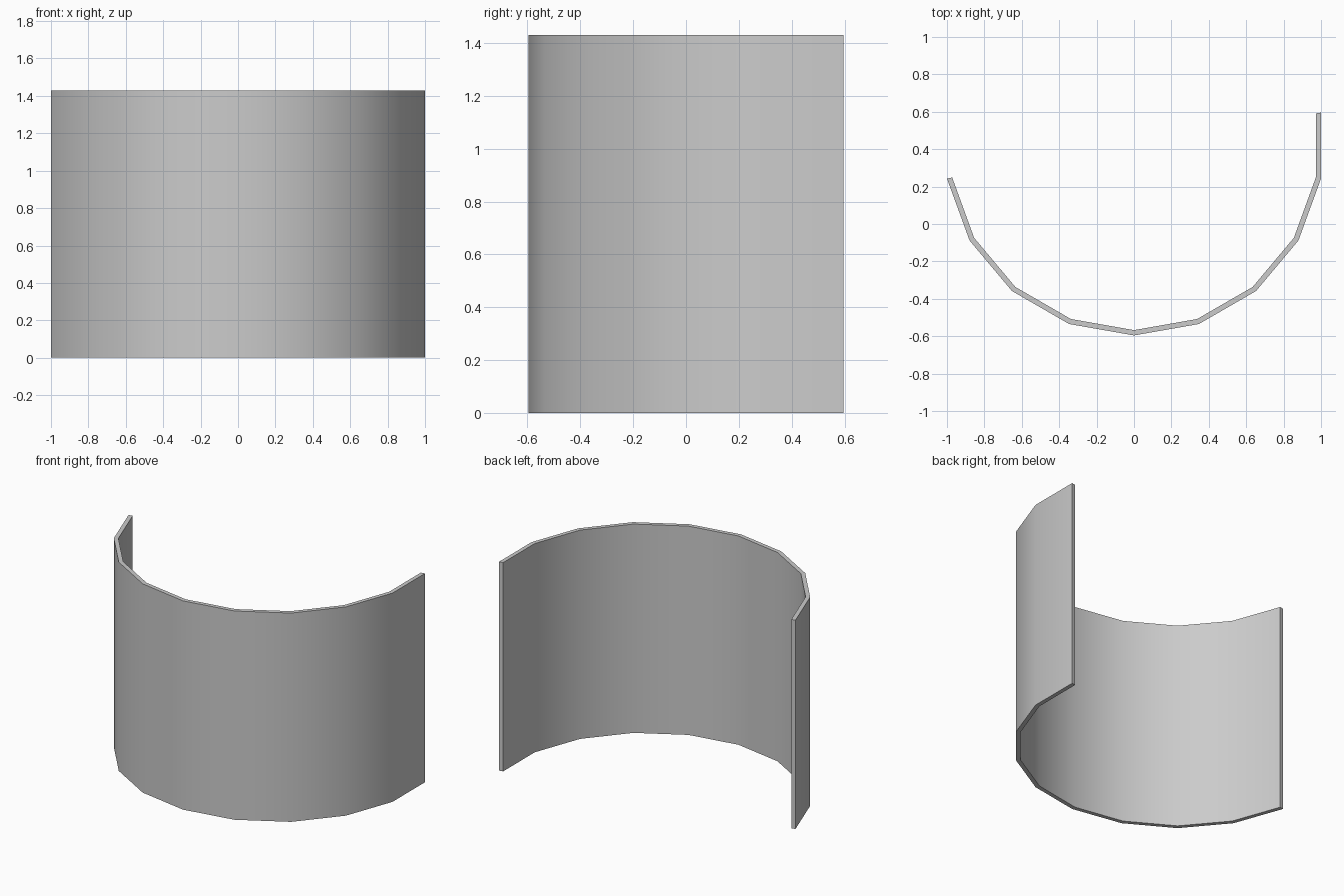
import bpy, bmesh
from math import sin, cos, radians

if "Cube" in bpy.data.objects:
    bpy.data.objects.remove(bpy.data.objects["Cube"])

HEIGHT = 1.43
R_OUT, R_IN = 1.0154, 0.987      # 18-sided ring, nine sides kept
CENTRE_Y = 0.4196


def arc_point(radius, degrees):
    a = radians(degrees)
    return (radius * sin(a), CENTRE_Y - radius * cos(a), 0)


# Curved wall: a half-ring strip of flat panels, extruded upwards
bm = bmesh.new()
angles = range(-80, 101, 20)
outer = [bm.verts.new(arc_point(R_OUT, a)) for a in angles]
inner = [bm.verts.new(arc_point(R_IN, a)) for a in angles]
for i in range(len(outer) - 1):
    bm.faces.new((outer[i], outer[i + 1], inner[i + 1], inner[i]))
top = bmesh.ops.extrude_face_region(bm, geom=bm.faces[:])["geom"]
bmesh.ops.translate(bm, vec=(0, 0, HEIGHT),
                    verts=[g for g in top if isinstance(g, bmesh.types.BMVert)])
bmesh.ops.recalc_face_normals(bm, faces=bm.faces[:])

mesh = bpy.data.meshes.new("curved_wall")
bm.to_mesh(mesh)
bm.free()
wall = bpy.data.objects.new("curved_wall", mesh)
bpy.context.collection.objects.link(wall)

# Smooth across the panels, sharp at the rims and ends
bpy.context.view_layer.objects.active = wall
wall.select_set(True)
bpy.ops.object.shade_smooth_by_angle(angle=radians(30))
